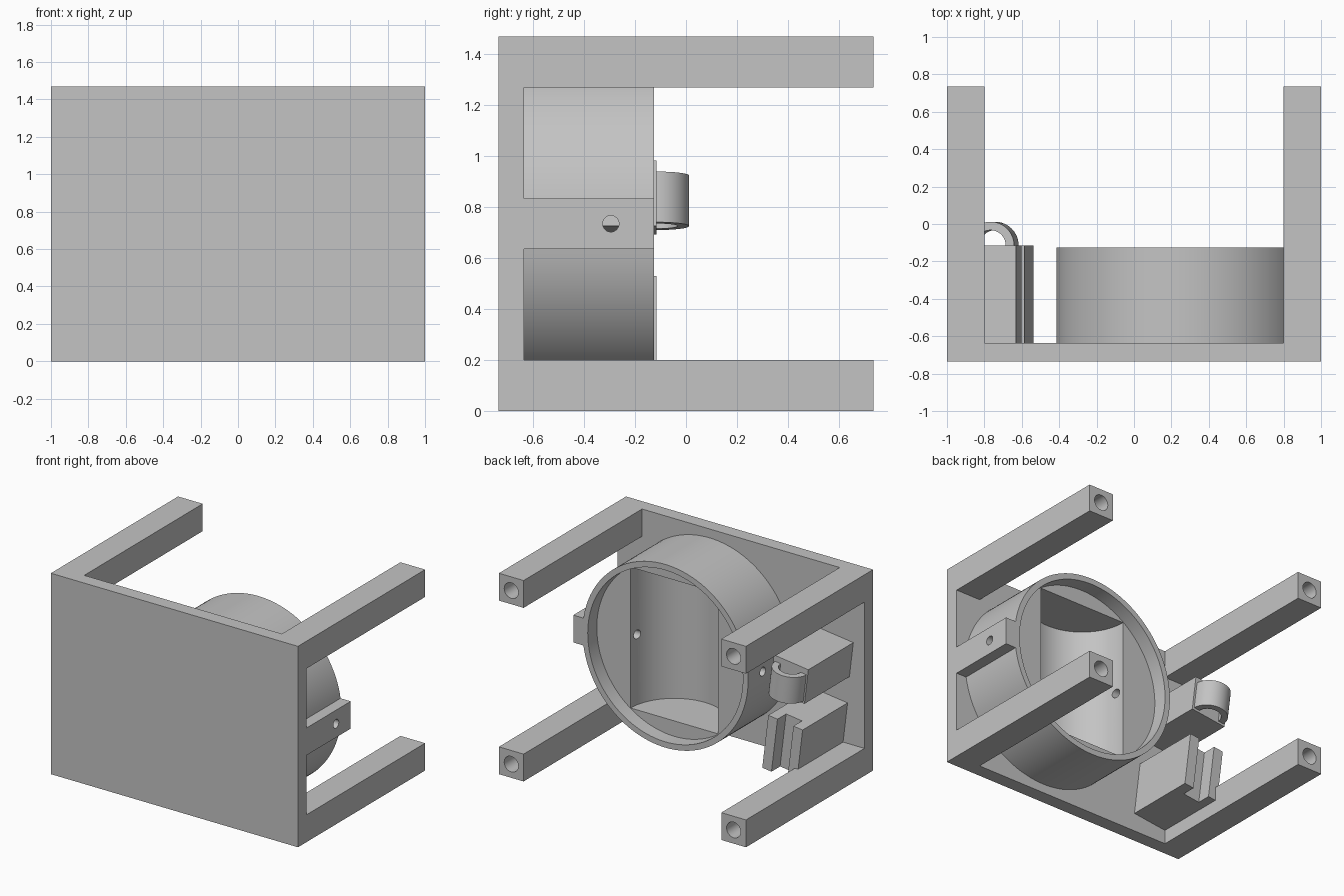
import bpy, math
from mathutils import Vector

cube = bpy.data.objects.get("Cube")
if cube:
    bpy.data.objects.remove(cube, do_unlink=True)

grey = bpy.data.materials.new("plain grey")
grey.use_nodes = True
colour = (0.55, 0.55, 0.55, 1)
grey.diffuse_color = colour
grey.node_tree.nodes["Principled BSDF"].inputs["Base Color"].default_value = colour

TILT = math.radians(-7)
AXIS = {"x": (0, math.pi / 2, 0), "y": (math.pi / 2, 0, 0), "z": (0, 0, 0)}


def finish(name):
    ob = bpy.context.object
    ob.name = name
    ob.data.materials.append(grey)
    bpy.ops.object.transform_apply(location=False, rotation=True, scale=True)
    return ob


def box(name, x, y, z, tilt=0):
    """Box from (min, max) ranges, optionally tilted about y."""
    centre = [(a + b) / 2 for a, b in (x, y, z)]
    bpy.ops.mesh.primitive_cube_add(size=1, location=centre)
    ob = bpy.context.object
    ob.scale = [b - a for a, b in (x, y, z)]
    ob.rotation_euler = (0, tilt, 0)
    return finish(name)


def rod(name, centre, r, length, axis, sides=96, tilt=0):
    bpy.ops.mesh.primitive_cylinder_add(vertices=sides, radius=r, depth=length, location=centre)
    rx, ry, rz = AXIS[axis]
    bpy.context.object.rotation_euler = (rx, ry + tilt, rz)
    return finish(name)


def combine(ob, other, operation="DIFFERENCE"):
    mod = ob.modifiers.new("cut", "BOOLEAN")
    mod.operation, mod.solver, mod.object = operation, "EXACT", other
    bpy.context.view_layer.objects.active = ob
    bpy.ops.object.modifier_apply(modifier=mod.name)
    bpy.data.objects.remove(other, do_unlink=True)


def smooth(ob):
    bpy.ops.object.select_all(action="DESELECT")
    ob.select_set(True)
    bpy.context.view_layer.objects.active = ob
    bpy.ops.object.shade_smooth_by_angle(angle=math.radians(30))


BACK, MID = -0.635, 0.735

# Plate with four corner legs, cut from one block
frame = box("plate_with_legs", (-1, 1), (-MID, MID), (0, 2 * MID))
combine(frame, box("side_gap", (-2, 2), (BACK, 2), (0.2, 1.27)))
combine(frame, box("top_gap", (-0.8, 0.8), (BACK, 2), (-1, 3)))
for x in (-0.9, 0.9):
    for z in (0.1, 1.37):
        combine(frame, rod("screw_hole", (x, MID, z), 0.057, 0.6, "y", 32))
smooth(frame)

# Round cup with a side tab, a shallow recess and a half-round pocket
CX, RIM, FLOOR = 0.255, -0.125, -0.23
cup = rod("round_cup", (CX, (BACK + RIM) / 2, MID), 0.67, RIM - BACK, "y", 128)
combine(cup, box("side_tab", (0.7, 1), (BACK, RIM), (0.635, 0.835)), "UNION")
combine(cup, rod("recess", (CX, FLOOR + 0.5, MID), 0.628, 1, "y", 128))
combine(cup, rod("pocket", (CX, FLOOR, MID), 0.354, 1.03, "z"))
combine(cup, rod("pin_hole", (CX, -0.295, MID), 0.032, 3, "x", 32))
smooth(cup)

# Tilted lower block with a channel down its end
FACE = -0.115
lower = box("channel_block", (-0.84, -0.56), (BACK, FACE), (0.115, 0.515), TILT)
combine(lower, box("channel", (-0.765, -0.635), (FACE - 0.1, FACE + 0.1), (0.0, 0.63), TILT))

# Tilted upper block
box("loop_block", (-0.895, -0.615), (BACK, FACE), (0.708, 0.968), TILT)

# Half-ring loop on the upper block
centre = Vector((-0.755, FACE, 0.825))
loop = rod("half_loop", centre, 0.127, 0.2, "z", 64, TILT)
combine(loop, rod("loop_hole", centre, 0.082, 1, "z", 64, TILT))
combine(loop, box("loop_trim", (-2, 0), (-1, FACE), (0, 2)))
smooth(loop)
